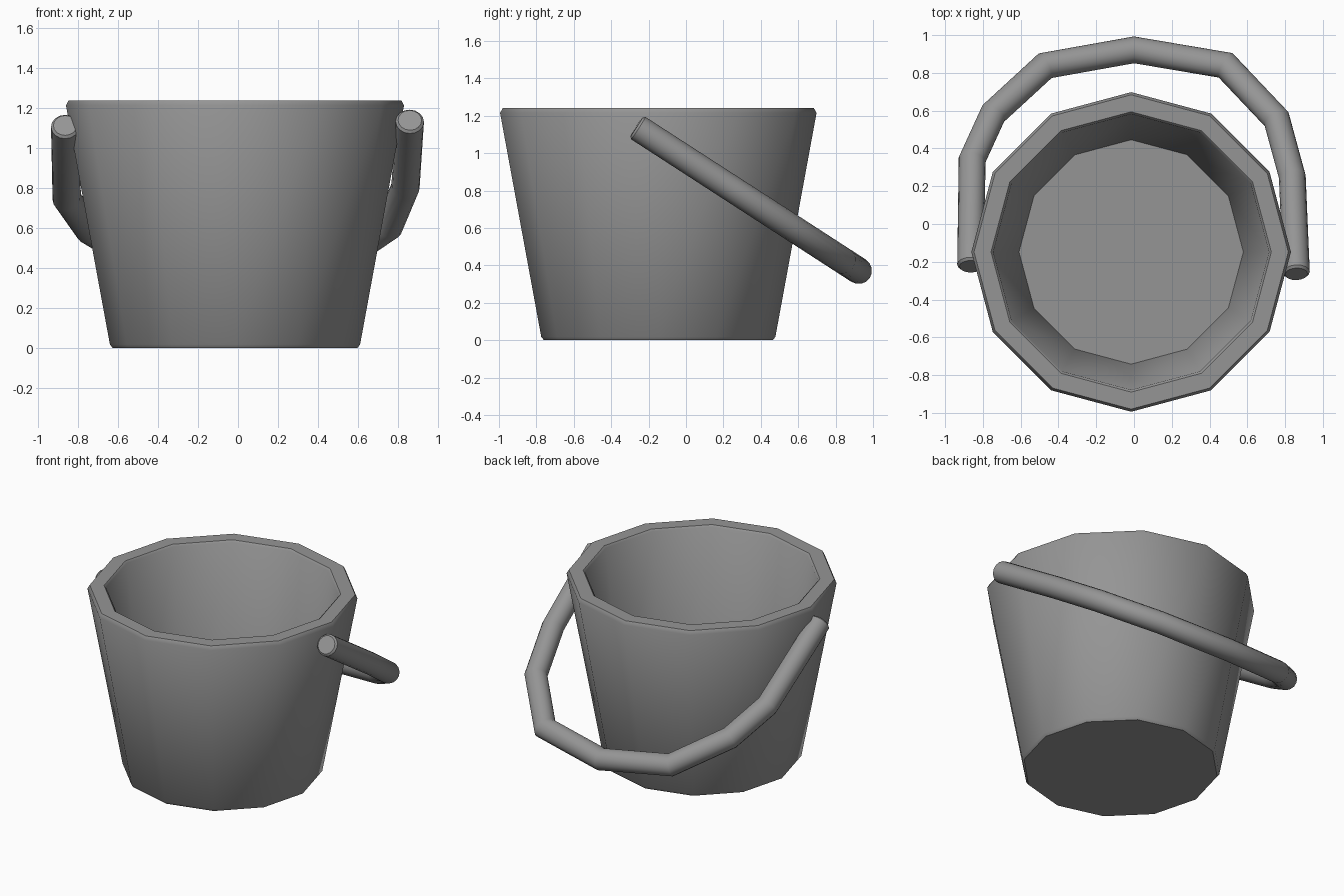
import bpy, bmesh, math
from mathutils import Vector

if "Cube" in bpy.data.objects:
    bpy.data.objects.remove(bpy.data.objects["Cube"])

grey = bpy.data.materials.new("grey")
grey.diffuse_color = (0.3, 0.3, 0.3, 1)
grey.use_nodes = True
grey.node_tree.nodes["Principled BSDF"].inputs["Base Color"].default_value = grey.diffuse_color


def finish(bm, name):
    bmesh.ops.recalc_face_normals(bm, faces=bm.faces)
    me = bpy.data.meshes.new(name)
    bm.to_mesh(me)
    bm.free()
    ob = bpy.data.objects.new(name, me)
    bpy.context.collection.objects.link(ob)
    me.materials.append(grey)
    bpy.ops.object.select_all(action='DESELECT')
    ob.select_set(True)
    bpy.context.view_layer.objects.active = ob
    bpy.ops.object.shade_smooth_by_angle(angle=math.radians(40))
    return ob


def skin(rings, name):
    """Bridge a row of point rings and cap both ends."""
    bm = bmesh.new()
    vs = [[bm.verts.new(p) for p in r] for r in rings]
    n = len(vs[0])
    for a, b in zip(vs, vs[1:]):
        for i in range(n):
            j = (i + 1) % n
            bm.faces.new((a[i], a[j], b[j], b[i]))
    bm.faces.new(vs[0])
    bm.faces.new(vs[-1])
    return finish(bm, name)


# Bucket: tapered twelve-sided shell with a chamfered rim and foot
profile = [(0.612, 0), (0.626, 0.018), (0.846, 1.215), (0.832, 1.24),
           (0.742, 1.24), (0.73, 1.228), (0.594, 0.05)]
cx, cy, sides = -0.015, -0.148, 12
skin([[(cx + r * math.cos(2 * math.pi * i / sides),
        cy + r * math.sin(2 * math.pi * i / sides), z) for i in range(sides)]
      for r, z in profile], "bucket")

# Handle: mitred round tube along a tilted arc, lowered to the back
path_xy = [(-0.865, -0.225), (-0.857, 0.34), (-0.745, 0.585), (-0.47, 0.838),
           (0, 0.922), (0.485, 0.84), (0.755, 0.555), (0.838, 0.25), (0.86, -0.265)]
slope = -0.647
pts = [Vector((x, y, 1.14 + slope * (y + 0.265))) for x, y in path_xy]
normal = Vector((0, -slope, 1)).normalized()
radius, seg, cham = 0.071, 16, 0.012


def ring(p, side, stretch, r):
    return [p + normal * (r * math.sin(a)) + side * (r * stretch * math.cos(a))
            for a in (2 * math.pi * k / seg for k in range(seg))]


rings = []
last = len(pts) - 1
for i, p in enumerate(pts):
    d0 = (p - pts[i - 1]).normalized() if i > 0 else (pts[1] - p).normalized()
    d1 = (pts[i + 1] - p).normalized() if i < last else d0
    t = (d0 + d1).normalized()
    side = normal.cross(t).normalized()
    if i == 0:
        rings += [ring(p, side, 1, radius - cham), ring(p + t * cham, side, 1, radius)]
    elif i == last:
        rings += [ring(p - t * cham, side, 1, radius), ring(p, side, 1, radius - cham)]
    else:
        rings.append(ring(p, side, 1 / t.dot(d0), radius))
skin(rings, "handle")
